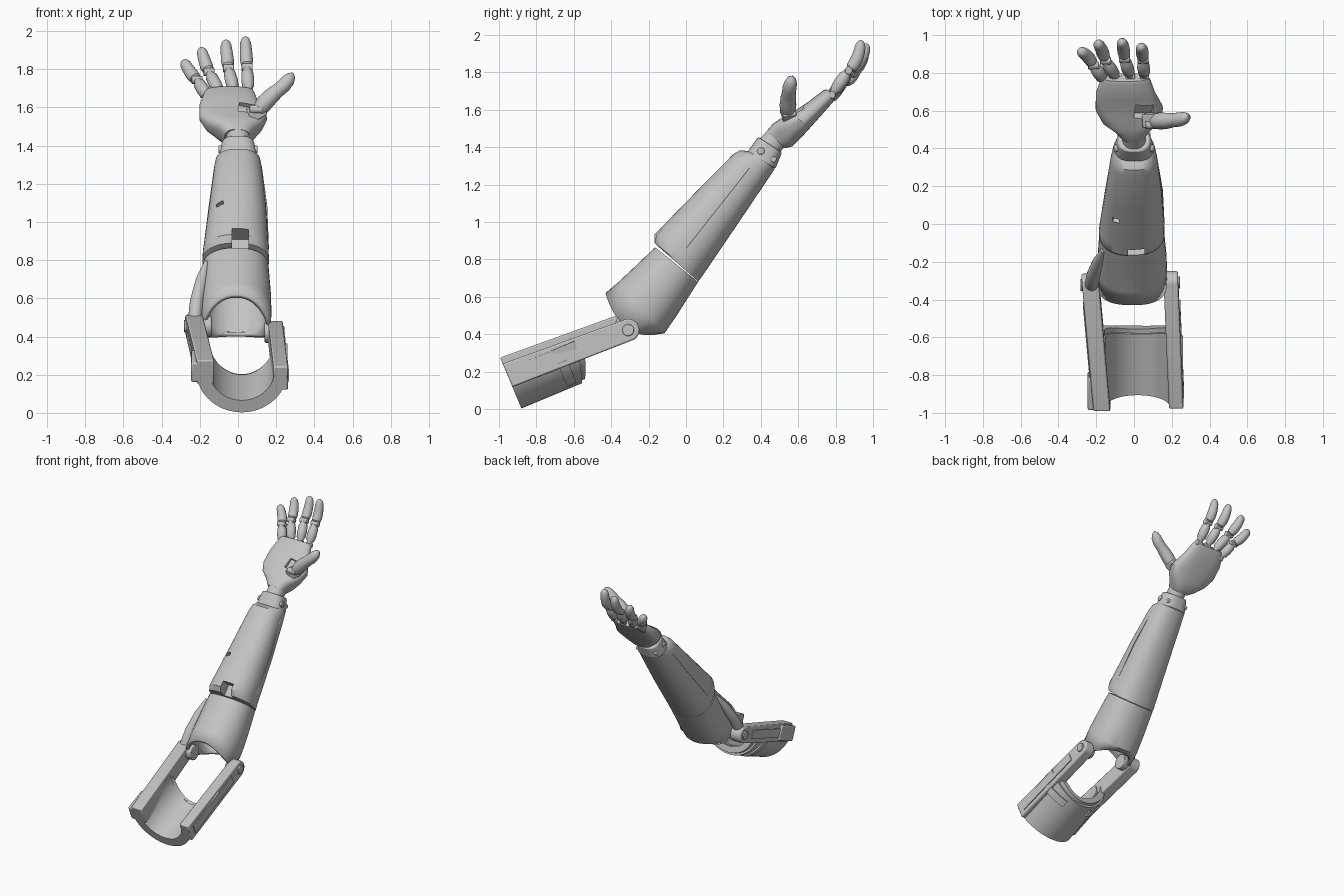
import bpy, bmesh
from math import sin, cos, pi, radians, copysign
from mathutils import Vector as V

if "Cube" in bpy.data.objects:
    bpy.data.objects.remove(bpy.data.objects["Cube"])

grey = bpy.data.materials.new("light grey plastic")
grey.use_nodes = True
grey.diffuse_color = (0.55, 0.55, 0.55, 1)
grey.node_tree.nodes["Principled BSDF"].inputs["Base Color"].default_value = (0.55, 0.55, 0.55, 1)


def finish(name, bm, bevel=0, shell=0, angle=35):
    bmesh.ops.recalc_face_normals(bm, faces=bm.faces)
    mesh = bpy.data.meshes.new(name)
    bm.to_mesh(mesh)
    bm.free()
    mesh.materials.append(grey)
    ob = bpy.data.objects.new(name, mesh)
    bpy.context.collection.objects.link(ob)
    if shell:
        mod = ob.modifiers.new("wall", "SOLIDIFY")
        mod.thickness, mod.offset = shell, -1
    if bevel:
        mod = ob.modifiers.new("soft edges", "BEVEL")
        mod.width, mod.segments = bevel, 2
    bpy.ops.object.select_all(action="DESELECT")
    ob.select_set(True)
    bpy.context.view_layer.objects.active = ob
    bpy.ops.object.shade_smooth_by_angle(angle=radians(angle))
    return ob


def skin(name, rings, caps=(True, True), **kw):
    """Join closed rings of points into one surface."""
    bm = bmesh.new()
    rows = [[bm.verts.new(p) for p in r] for r in rings]
    n = len(rows[0])
    for a, b in zip(rows, rows[1:]):
        for i in range(n):
            j = (i + 1) % n
            bm.faces.new((a[i], a[j], b[j], b[i]))
    if caps[0]:
        bm.faces.new(rows[0])
    if caps[1]:
        bm.faces.new(rows[-1])
    return finish(name, bm, **kw)


def loft(name, rows, power=2.2, bow=None, **kw):
    """Rows: palm-side y, z; back-side y, z; centre x; half width."""
    rings = []
    for k, (uy, uz, ly, lz, xc, w) in enumerate(rows):
        mid, half = V((xc, (uy + ly) / 2, (uz + lz) / 2)), V((0, (uy - ly) / 2, (uz - lz) / 2))
        ring = []
        for i in range(48):
            c, s = cos(i * pi / 24), sin(i * pi / 24)
            p = mid + half * copysign(abs(s) ** (2 / power), s)
            p.x += w * copysign(abs(c) ** (2 / power), c)
            if bow and k == 0:
                p += V(bow) * c * c
            ring.append(p)
        rings.append(ring)
    return skin(name, rings, **kw)


def tube(name, pts, radii, sides=20, **kw):
    """Round bar of changing radius along a path."""
    pts, rings = [V(p) for p in pts], []
    for i, (p, r) in enumerate(zip(pts, radii)):
        d = (pts[min(i + 1, len(pts) - 1)] - pts[max(i - 1, 0)]).normalized()
        a = d.cross(V((0, 0.77, -0.64))).normalized()
        b = d.cross(a)
        rings.append([p + r * (a * cos(t) + b * sin(t)) for t in (2 * pi * k / sides for k in range(sides))])
    return skin(name, rings, **kw)


def pin(name, x0, x1, y, z, r):
    return tube(name, [(x0, y, z), (x1, y, z)], [r, r], bevel=0.004)


def cut(ob, at, size, tilt=0.0, yaw=0.0):
    bpy.ops.mesh.primitive_cube_add(size=1, location=at, rotation=(tilt, yaw, 0))
    tool = bpy.context.object
    tool.scale, tool.hide_render = size, True
    mod = ob.modifiers.new("recess", "BOOLEAN")
    mod.object, mod.solver = tool, "EXACT"
    bpy.context.view_layer.objects.active = ob
    bpy.ops.object.modifier_apply(modifier=mod.name)
    bpy.data.objects.remove(tool)


# Forearm: hollow elbow cup, sleeve, wrist collar
loft("elbow_cup", [(-.43, .62, -.15, .40, -.01, .183), (-.36, .68, -.115, .405, -.01, .185),
                   (-.28, .755, -.05, .50, -.01, .182), (-.165, .865, .065, .68, -.012, .172)],
     bow=(0, -.03, -.07), caps=(False, True), shell=.022)
sleeve = loft("forearm_sleeve", [
    (-.155, .875, .066, .682, -.012, .170), (-.17, .89, .075, .695, -.012, .174),
    (-.168, .935, .10, .73, -.012, .173), (-.13, .973, .125, .767, -.01, .170),
    (.07, 1.178, .28, .995, -.002, .148), (.25, 1.36, .425, 1.21, 0, .124),
    (.285, 1.383, .455, 1.255, 0, .117), (.335, 1.38, .475, 1.285, 0, .108)], power=2.3)
cut(sleeve, (.012, -.15, .915), (.085, .13, .095), tilt=-.7)
cut(sleeve, (-.10, 0, 1.11), (.04, .16, .025), tilt=-.7, yaw=-.3)
loft("wrist_collar", [(.325, 1.37, .478, 1.285, 0, .104), (.385, 1.455, .513, 1.372, 0, .084)],
     power=2.6, bevel=.008)
loft("wrist_neck", [(.38, 1.43, .49, 1.36, 0, .062), (.45, 1.505, .545, 1.42, 0, .062)])
for side in (-1, 1):
    pin("collar_screw", side * .07, side * .102, .40, 1.38, .02)
    pin("wrist_screw", side * .04, side * .088, .468, 1.335, .016)
    # seam strip along the sleeve side
    tube("sleeve_seam", [(side * .168 - .01, .0, .86), (side * .149, .18, 1.087), (side * .121, .34, 1.29)],
         [.004] * 3, sides=6)

# Hand: palm with thumb recess
palm = loft("palm", [
    (.43, 1.485, .53, 1.395, -.005, .066), (.465, 1.525, .57, 1.405, -.01, .10),
    (.50, 1.55, .615, 1.45, -.02, .150), (.56, 1.58, .665, 1.505, -.025, .178),
    (.65, 1.64, .73, 1.578, -.045, .157), (.735, 1.705, .785, 1.64, -.045, .132),
    (.755, 1.71, .797, 1.662, -.045, .122)], power=2.7)
cut(palm, (.055, .585, 1.605), (.10, .09, .08), tilt=-.8, yaw=.2)

# Fingers: knuckle pin, lower segment, joint, curved tip segment
fingers = {
    "little": ((-.155, .755, 1.645), (-.215, .84, 1.745), (-.288, .915, 1.85)),
    "ring": ((-.09, .77, 1.665), (-.152, .865, 1.785), (-.195, .958, 1.915)),
    "middle": ((-.02, .78, 1.68), (-.05, .875, 1.805), (-.065, .965, 1.955)),
    "index": ((.055, .78, 1.68), (.047, .87, 1.81), (.038, .935, 1.972)),
}
for name, points in fingers.items():
    base, mid, tip = map(V, points)
    low = [base.lerp(mid, t) for t in (-.1, .15, .25, .5, .8, .88, 1)]
    tube(name + "_lower_segment", low, [.018, .02, .031, .034, .031, .022, .02])
    pin(name + "_knuckle", base.x - .024, base.x + .024, base.y, base.z, .02)
    pin(name + "_joint", mid.x - .029, mid.x + .029, mid.y, mid.z, .021)
    ctrl = mid.lerp(tip, .45) + V((0, .03, -.02))
    steps = (.06, .12, .3, .5, .7, .85, .94, .98, 1)
    path = [mid * (1 - t) ** 2 + ctrl * 2 * t * (1 - t) + tip * t * t for t in steps]
    tube(name + "_tip_segment", path, [.02, .03, .034, .033, .031, .028, .021, .013, .004])

# Thumb: clevis, pivot and two bulging segments
tube("thumb_clevis", [(.06, .55, 1.555), (.135, .55, 1.60)], [.052, .05], sides=4, bevel=.006)
pin("thumb_pivot", .06, .13, .525, 1.59, .022)
tube("thumb", [(.09, .545, 1.57), (.115, .545, 1.59), (.14, .545, 1.625), (.18, .547, 1.665), (.21, .55, 1.69),
               (.24, .553, 1.715), (.265, .56, 1.745), (.28, .566, 1.767), (.288, .57, 1.78)],
     [.025, .04, .045, .042, .037, .038, .034, .023, .005])


# Upper-arm cuff frame: u runs along the arm, v runs across it
def cuff(x, u, v):
    return V((x, -.88 + .923 * u - .385 * v, .003 + .385 * u + .923 * v))


def half_shell(name, u0, u1, outer, inner, start, end, flare=0, **kw):
    rings = []
    for u, f in ((u0, 0), (u1, flare)):
        ring = []
        for r, back in ((outer, False), (inner, True)):
            for k in range(33):
                t = radians(start + (end - start) * (32 - k if back else k) / 32)
                ring.append(cuff(.02 + r * cos(t), u + f * cos(t) ** 2, .24 + r * sin(t)))
        rings.append(ring)
    return skin(name, rings, **kw)


def plate(name, outline, x0, x1, splay=0, bevel=.008):
    """Flat bar cut to an outline; splay shifts x along u."""
    return skin(name, [[cuff(x + splay * u, u, v) for u, v in outline] for x in (x0, x1)], bevel=bevel)


half_shell("cuff_shell", 0, .35, .24, .172, 178, 356, flare=.05)
half_shell("cuff_lip", .34, .375, .225, .18, 190, 350, flare=.06)
half_shell("strap_band", .27, .325, .25, .235, 200, 245)
half_shell("strap_band", .27, .325, .25, .235, 295, 340)

# Hinge bars with rounded pivot ends, screws and side panels
for name, side, lift, inner, outer, splay in (("left", 1, 0, .185, .262, -.04), ("right", -1, .035, -.125, -.215, -.085)):
    pv, pu = .167 + lift, .688
    arc = [(pu + .06 * cos(a), pv + .06 * sin(a)) for a in (radians(80 - 16 * k) for k in range(11))]
    plate(name + "_hinge_bar", [(0, .125 + lift), (0, .26 + lift)] + arc, inner, outer, splay)
    panel = [(.05, .155 + lift), (.05, .225 + lift), (.58, .205 + lift), (.58, .145 + lift)]
    plate(name + "_bar_panel", panel, outer - side * .002, outer + side * .006, splay, bevel=0)
    at = cuff(0, pu, pv)
    edge = outer + splay * pu
    pin(name + "_pivot_screw", edge - side * .02, edge + side * .01, at.y, at.z, .032)
    pin(name + "_pivot_hub", side * .14, edge - side * .01, at.y, at.z, .055)
plate("right_end_block", [(0, .17), (0, .28), (.18, .28), (.18, .17)], -.245, -.19)

# Curved side strut from the right pivot up the elbow cup
tube("elbow_strut", [(-.225, -.335, .44), (-.225, -.32, .50), (-.215, -.27, .59), (-.19, -.2, .70), (-.165, -.14, .79)],
     [.03, .036, .036, .03, .012])
